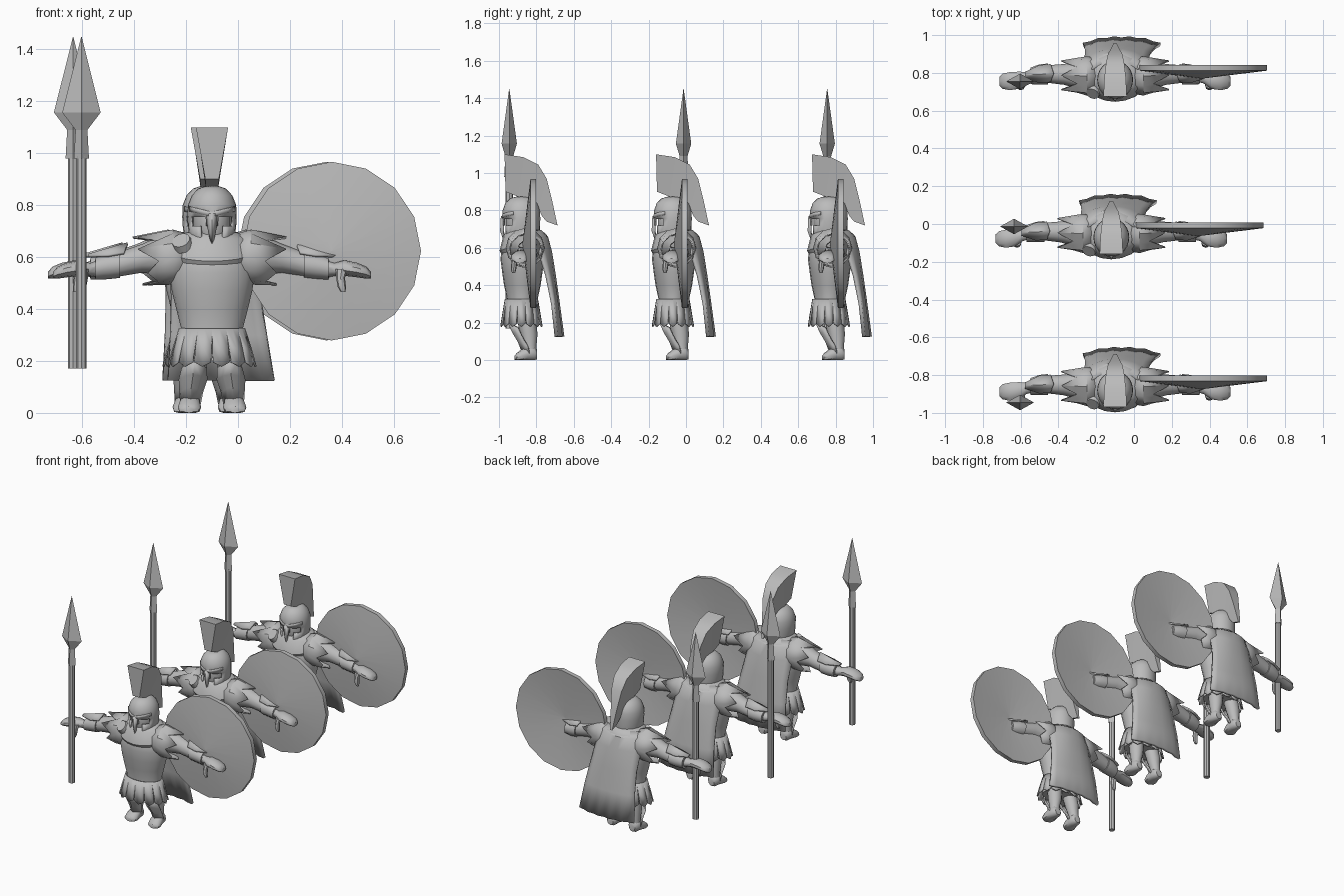
import bpy, bmesh, math
from mathutils import Vector, Matrix

grey = bpy.data.materials.new("plain_grey")
grey.diffuse_color = (0.5, 0.5, 0.5, 1)
parts = []


def finish(bm, name, angle=40, thick=0):
    """Turn a bmesh into a named, shaded object."""
    bmesh.ops.remove_doubles(bm, verts=bm.verts, dist=0.0005)
    bmesh.ops.recalc_face_normals(bm, faces=bm.faces)
    me = bpy.data.meshes.new(name)
    bm.to_mesh(me)
    bm.free()
    me.materials.append(grey)
    me.shade_smooth()
    me.set_sharp_from_angle(angle=math.radians(angle))
    ob = bpy.data.objects.new(name, me)
    bpy.context.collection.objects.link(ob)
    if thick:
        m = ob.modifiers.new("thickness", 'SOLIDIFY')
        m.thickness, m.offset = thick, 0
    parts.append(ob)
    return ob


AXES = {'x': ((0, 1, 0), (0, 0, 1)), 'y': ((1, 0, 0), (0, 0, 1)), 'z': ((1, 0, 0), (0, 1, 0))}


def loft(rings, axis='z', n=12, s=1, cap=True, warp=None, skip=None):
    """Skin ellipses (cx, cy, cz, ru, rv) into a tube; s=-1 mirrors in x."""
    bm = bmesh.new()
    u, v = (Vector(a) for a in AXES[axis])
    loops = []
    for j, (x, y, z, ru, rv) in enumerate(rings):
        loop = []
        for i in range(n):
            a = math.tau * i / n
            p = Vector((x, y, z)) + u * ru * math.sin(a) - v * rv * math.cos(a)
            if warp:
                p = warp(p, i, j)
            loop.append(bm.verts.new((p.x * s, p.y, p.z)))
        loops.append(loop)
    for j in range(len(loops) - 1):
        for i in range(n):
            if skip and skip(i, j):
                continue
            k = (i + 1) % n
            bm.faces.new((loops[j][i], loops[j][k], loops[j + 1][k], loops[j + 1][i]))
    if cap:
        bm.faces.new(loops[0])
        bm.faces.new(loops[-1])
    return bm


def strip(bm, rows):
    """Join rows of points with quads."""
    vs = [[bm.verts.new(p) for p in r] for r in rows]
    for a, b in zip(vs, vs[1:]):
        for i in range(len(a) - 1):
            bm.faces.new((a[i], a[i + 1], b[i + 1], b[i]))


# Torso armour, with a slight flare at the waist
finish(loft([(0, -.065, .27, .125, .085), (0, -.065, .33, .12, .083), (0, -.065, .40, .138, .098),
             (0, -.065, .47, .155, .108), (0, -.065, .54, .165, .117), (0, -.06, .60, .155, .115),
             (0, -.05, .65, .12, .10), (0, -.05, .69, .06, .065)], n=20), "cuirass")


# Draped collar of the cape, dipping at the front
def dip(p, i, j):
    if j < 2:
        p.z -= .04 * max(0, -(p.y + .05) / .12)
    return p


finish(loft([(0, -.055, .61, .165, .122), (0, -.055, .63, .172, .132), (0, -.05, .67, .145, .115),
             (0, -.05, .695, .10, .085), (0, -.05, .70, .06, .06)], n=20, warp=dip, cap=False), "collar_drape")
finish(loft([(0, -.06, .64, .05, .055), (0, -.06, .72, .05, .06)]), "neck")

# Brooch on the right shoulder
bm = bmesh.new()
nrm = Vector((-.3, -.65, .65))
bmesh.ops.create_cone(bm, cap_ends=True, segments=12, radius1=.042, radius2=.036, depth=.03,
                      matrix=Matrix.Translation((-.115, -.135, .655)) @ nrm.to_track_quat('Z', 'Y').to_matrix().to_4x4())
finish(bm, "brooch")

# Skirt: an inner cone and a ring of pointed hanging strips
finish(loft([(0, -.07, .20, .13, .085), (0, -.07, .32, .115, .075)], n=16), "inner_skirt")
bm = bmesh.new()
for k in range(14):
    def at(off, rx, ry, z):
        a = math.tau * (k + .5 + off) / 14
        return (rx * math.sin(a), -.07 - ry * math.cos(a), z)
    strip(bm, [[at(o, .124, .085, .325) for o in (-.5, 0, .5)],
               [at(o, .148, .098, .25) for o in (-.48, 0, .48)],
               [at(-.45, .163, .107, .195), at(0, .168, .112, .178), at(.45, .163, .107, .195)]])
finish(bm, "skirt_strips", 25, .008)

# Helmet shell with eye and mouth openings, and the head inside
N = 24
finish(loft([(0, -.07, .635, .072, .085), (0, -.07, .68, .083, .093), (0, -.07, .72, .088, .095),
             (0, -.07, .755, .09, .096), (0, -.07, .80, .088, .095), (0, -.07, .835, .074, .083),
             (0, -.07, .86, .05, .058), (0, -.07, .875, .004, .004)], n=N, cap=False,
            skip=lambda i, j: (j == 2 and min(i, N - 1 - i) in (1, 2, 3)) or (j < 2 and min(i, N - 1 - i) < 2)),
       "helmet", 40, .01)
finish(loft([(0, -.075, .63, .035, .045), (0, -.075, .66, .058, .066), (0, -.075, .72, .072, .076),
             (0, -.075, .78, .072, .076), (0, -.075, .83, .05, .05)], n=16), "head")
bm = bmesh.new()
strip(bm, [[(-.02, -.164, .765), (0, -.176, .77), (.02, -.164, .765)],
           [(-.013, -.166, .70), (0, -.18, .69), (.013, -.166, .70)],
           [(-.002, -.162, .655), (0, -.165, .65), (.002, -.162, .655)]])
finish(bm, "nose_guard", 25, .008)
bm = bmesh.new()
strip(bm, [[(x, -.07 - math.sqrt(1 - (x / .094) ** 2) * .101, .762 + abs(x) * .25 + dz)
            for x in (-.085, -.06, -.03, 0, .03, .06, .085)] for dz in (-.007, .012)])
finish(bm, "brow_ridge", 25, .008)

# Crest: wide at the front, tapering backwards
top = [(-.16, 1.10, .062), (-.06, 1.085, .057), (.02, 1.045, .048), (.065, .97, .038), (.095, .85, .022), (.123, .72, .008)]
low = [(-.155, .90, .026), (-.09, .875, .025), (-.016, .85, .02), (.022, .81, .015), (.04, .77, .01), (.065, .74, .006)]
bm = bmesh.new()
rows = [[(-a[2], a[0], a[1]), (a[2], a[0], a[1]), (b[2], b[0], b[1]), (-b[2], b[0], b[1]), (-a[2], a[0], a[1])]
        for a, b in zip(top, low)]
strip(bm, rows)
for r in (rows[0], rows[-1]):
    bm.faces.new([bm.verts.new(p) for p in r[:4]])
finish(bm, "crest", 35)

# Cape hanging from the shoulders
bm = bmesh.new()
rows = []
for z, y, x0, x1, wrap in ((.685, .02, -.12, .12, .04), (.655, .065, -.165, .165, .08), (.58, .085, -.16, .17, .06),
                           (.45, .105, -.155, .185, .04), (.30, .125, -.16, .21, .03), (.125, .148, -.17, .24, .035)):
    row = []
    for i in range(11):
        t = i / 10
        e = abs(2 * t - 1) ** 2.5
        row.append((x0 + (x1 - x0) * t, y - wrap * e + .006 * math.cos(i * math.pi) * (.7 - z), z))
    rows.append(row)
strip(bm, rows)
finish(bm, "cape", 40, .018)

# Limbs and their armour, mirrored
for s, side in ((1, "left"), (-1, "right")):
    finish(loft([(.06, -.05, .60, .08, .08), (.14, -.05, .605, .085, .085), (.21, -.045, .605, .07, .072),
                 (.27, -.042, .595, .055, .055), (.36, -.04, .572, .046, .047), (.45, -.05, .555, .037, .036)],
                'x', 12, s), side + "_arm")

    # shoulder guard with a jagged outer edge
    def jag(p, i, j):
        if j == 2:
            p.x += (.075 if i % 2 == 0 else -.01) * (1 if p.z > .6 else .5)
        return p
    finish(loft([(.09, -.05, .60, .09, .085), (.15, -.05, .60, .10, .102), (.21, -.047, .585, .087, .09)],
                'x', 12, s, False, jag), side + "_shoulder_guard", 30, .008)
    # forearm guard and flared elbow plate
    finish(loft([(.355, -.04, .572, .056, .052), (.40, -.042, .565, .053, .05), (.448, -.05, .555, .044, .042)],
                'x', 12, s), side + "_forearm_guard")
    bm = bmesh.new()
    strip(bm, [[(s * .475, -.06, .603), (s * .475, -.045, .608), (s * .475, -.03, .603)],
               [(s * .40, -.085, .605), (s * .40, -.042, .63), (s * .40, .005, .605)],
               [(s * .34, -.08, .615), (s * .325, -.038, .652), (s * .34, .01, .615)]])
    finish(bm, side + "_elbow_plate", 25, .01)
    # hand and thumb
    finish(loft([(.44, -.05, .555, .034, .034), (.47, -.06, .552, .032, .025), (.51, -.073, .558, .048, .03),
                 (.56, -.078, .55, .05, .028), (.595, -.078, .54, .042, .023), (.612, -.078, .53, .025, .013)],
                'x', 10, s), side + "_hand")
    finish(loft([(.50, -.095, .555, .024, .022), (.495, -.108, .52, .017, .016), (.50, -.112, .485, .016, .014),
                 (.505, -.112, .465, .009, .008)], 'z', 8, s), side + "_thumb")
    # leg, boot and shin guard
    finish(loft([(.083, -.022, .04, .034, .035), (.08, -.025, .08, .033, .036), (.073, -.03, .14, .045, .046),
                 (.066, -.04, .20, .048, .05), (.06, -.06, .30, .055, .06)], 'z', 12, s), side + "_leg")

    def ground(p, i, j):
        p.z = max(p.z, 0)
        return p
    finish(loft([(.083, .014, .03, .022, .025), (.083, .0, .035, .036, .04), (.084, -.035, .035, .039, .045),
                 (.087, -.07, .022, .045, .035), (.089, -.095, .015, .04, .022), (.089, -.106, .012, .022, .012)],
                'y', 12, s, True, ground), side + "_foot")
    bm = bmesh.new()
    strip(bm, [[(s * (cx + w * a), y + .045 * a * a, z - .02 * a * a) for a in (-1, -.5, 0, .5, 1)]
               for z, y, cx, w in ((.055, -.068, .083, .036), (.10, -.085, .08, .042), (.15, -.115, .073, .052),
                                   (.195, -.135, .068, .045))])
    finish(bm, side + "_shin_guard", 30, .01)

# Shield: shallow dished cone behind the left arm
C, R = (.461, .623), .344
finish(loft([(C[0], -.032, C[1], .002, .002), (C[0], .008, C[1], R, R), (C[0], -.022, C[1], R, R),
             (C[0], -.064, C[1], .002, .002)], 'y', 16, 1), "shield", 30)

# Spear, standing at its own origin
shaft = finish(loft([(0, 0, .17, .02, .02), (0, 0, .99, .02, .02)], n=8), "spear_shaft", 30)
point = finish(loft([(0, 0, .98, .029, .027), (0, 0, 1.09, .023, .021), (0, 0, 1.157, .074, .041),
                     (0, 0, 1.448, .001, .001)], n=4), "spear_head", 20)
spear = (shaft, point)

# Three figures, one behind the other: body offset and spear offset
places = [("first", (-.10, -.81), (-.603, -.945)), ("second", (-.12, 0), (-.635, -.013)),
          ("third", (-.10, .834), (-.603, .755))]
for ob in list(parts):
    base = ob.name
    for k, (tag, body, sp) in enumerate(places):
        o = ob if k == 0 else ob.copy()
        if k:
            bpy.context.collection.objects.link(o)
        o.name = base + "_" + tag
        x, y = sp if ob in spear else body
        o.location = (x, y, 0)
